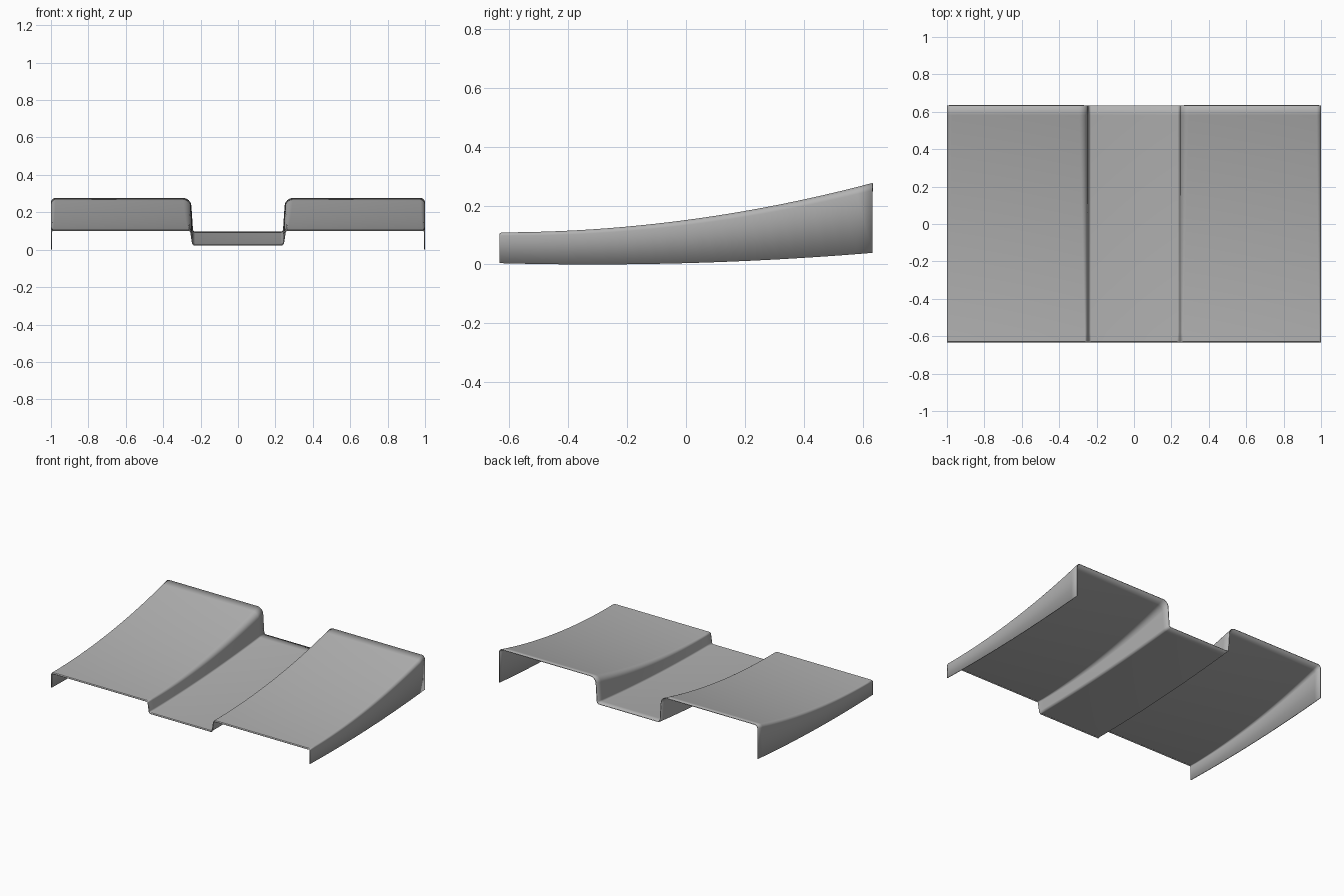
import bpy, bmesh
from math import tan
from mathutils import Vector

if "Cube" in bpy.data.objects:
    bpy.data.objects.remove(bpy.data.objects["Cube"], do_unlink=True)

HALF_DEPTH = 0.634
SECTIONS = 24
ARC = 6

grey = bpy.data.materials.new("plain grey")
grey.use_nodes = True
grey.diffuse_color = (0.45, 0.45, 0.45, 1)
grey.node_tree.nodes["Principled BSDF"].inputs["Base Color"].default_value = grey.diffuse_color


def fillet(before, corner, after, radius):
    """Points of a round arc that replaces a corner."""
    a, b = (before - corner).normalized(), (after - corner).normalized()
    half = a.angle(b) / 2
    centre = corner + (a + b).normalized() * radius / Vector((0, 1)).dot(Vector((0, 1))) / max(1e-6, sin_of(half))
    reach = radius / tan(half)
    start, end = corner + a * reach - centre, corner + b * reach - centre
    return [centre + (start.lerp(end, i / ARC)).normalized() * radius for i in range(ARC + 1)]


def sin_of(angle):
    return tan(angle) / (1 + tan(angle) ** 2) ** 0.5


def section(t, lip=0):
    """Channel, shoulder, deck and side skirt, mirrored about the centre."""
    deck = 0.109 + 0.168 * t * t - lip
    floor = 0.031 + 0.066 * t * t - lip
    skirt = 0.0045 - 0.035 * t + 0.07 * t * t
    path = [Vector(p) for p in ((0, floor), (0.24, floor), (0.252, deck), (1, deck), (1, skirt))]
    radii = (0.012, 0.012 + 0.033 * t, 0.01 + 0.015 * t)
    half = []
    for i, r in enumerate(radii, 1):
        half += fillet(path[i - 1], path[i], path[i + 1], r)
    half.append(path[-1])
    return [Vector((-p.x, p.y)) for p in reversed(half)] + half


# Curved sheet lofted from front to back, with a small rolled front edge
bm = bmesh.new()
stations = [(0, 0.005), (0.005, 0)] + [(i / SECTIONS, 0) for i in range(1, SECTIONS + 1)]
rows = [[bm.verts.new((p.x, HALF_DEPTH * (2 * t - 1), p.y)) for p in section(t, lip)]
        for t, lip in stations]
for near, far in zip(rows, rows[1:]):
    for i in range(len(near) - 1):
        bm.faces.new((near[i], near[i + 1], far[i + 1], far[i]))
mesh = bpy.data.meshes.new("channelled_panel")
bm.to_mesh(mesh)
bm.free()
mesh.materials.append(grey)
panel = bpy.data.objects.new("channelled_panel", mesh)
bpy.context.collection.objects.link(panel)

# Sheet thickness, kept inside the outer surface
solid = panel.modifiers.new("thickness", "SOLIDIFY")
solid.thickness = 0.005
solid.offset = -1

bpy.ops.object.select_all(action="DESELECT")
panel.select_set(True)
bpy.context.view_layer.objects.active = panel
bpy.ops.object.shade_smooth_by_angle(angle=0.6)
